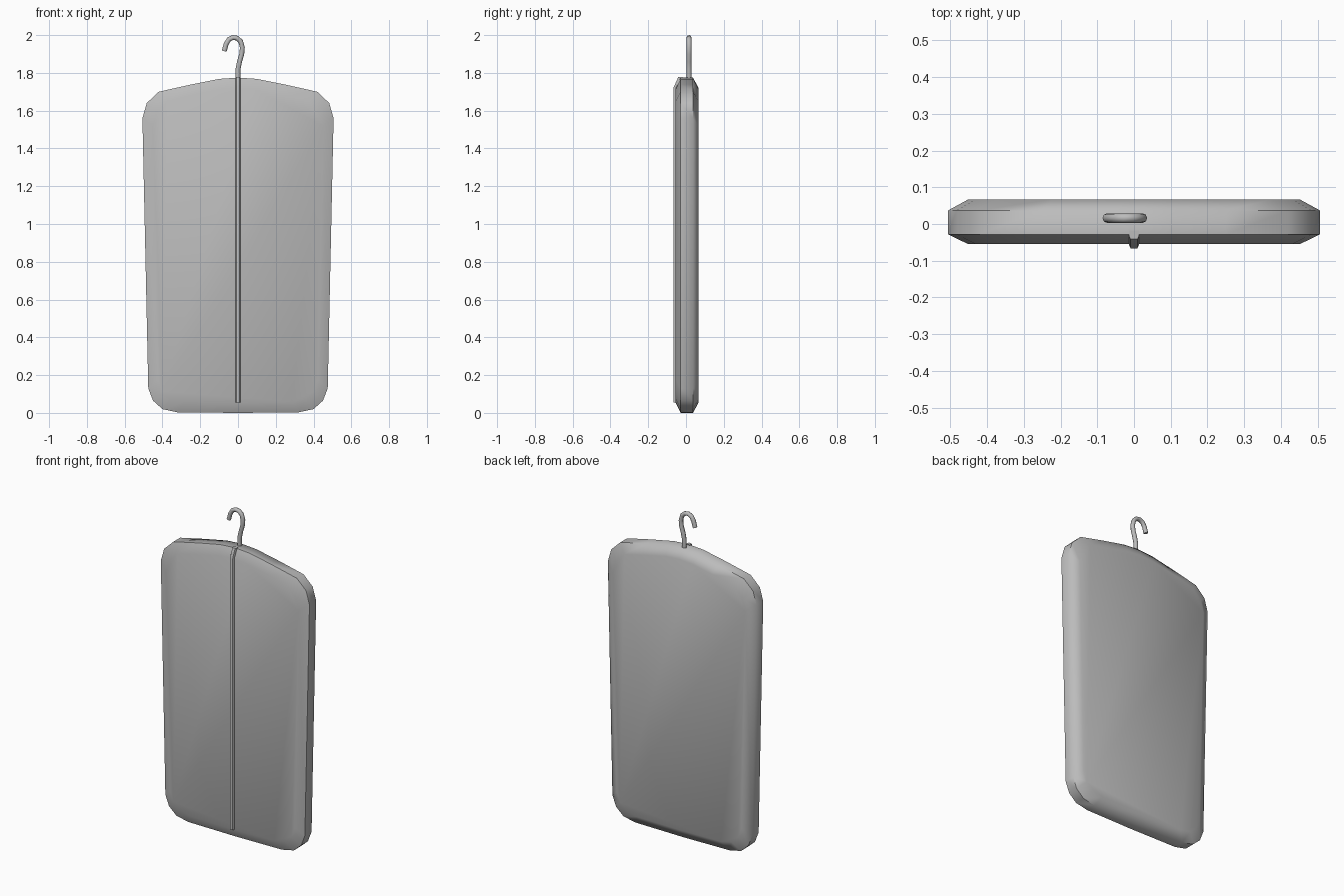
import bpy
import bmesh
import math

cube = bpy.data.objects.get("Cube")
if cube:
    bpy.data.objects.remove(cube, do_unlink=True)

grey = bpy.data.materials.new("fabric grey")
grey.use_nodes = True
color = (0.5, 0.5, 0.5, 1)
grey.diffuse_color = color
grey.node_tree.nodes["Principled BSDF"].inputs["Base Color"].default_value = color


def finish(obj, angle):
    obj.data.materials.append(grey)
    bpy.ops.object.select_all(action="DESELECT")
    obj.select_set(True)
    bpy.context.view_layer.objects.active = obj
    bpy.ops.object.shade_smooth_by_angle(angle=math.radians(angle))


def loft(name, rings, angle):
    """Skin equal-length closed rings and cap both ends."""
    bm = bmesh.new()
    loops = [[bm.verts.new(p) for p in ring] for ring in rings]
    n = len(loops[0])
    for a, b in zip(loops, loops[1:]):
        for i in range(n):
            j = (i + 1) % n
            bm.faces.new((a[i], a[j], b[j], b[i]))
    bm.faces.new(loops[0])
    bm.faces.new(loops[-1])
    bmesh.ops.recalc_face_normals(bm, faces=bm.faces)
    mesh = bpy.data.meshes.new(name)
    bm.to_mesh(mesh)
    bm.free()
    obj = bpy.data.objects.new(name, mesh)
    bpy.context.collection.objects.link(obj)
    finish(obj, angle)


# Garment bag: half outline mirrored, with chamfered front and back rims
half = [(0.1, 1.768), (0.25, 1.738), (0.42, 1.70), (0.483, 1.64), (0.506, 1.56),
        (0.475, 0.13), (0.45, 0.065), (0.4, 0.02), (0.32, 0.003)]
outline = [(0, 1.775)] + half + [(0, 0)] + [(-x, z) for x, z in reversed(half)]


def bag_ring(y, inset):
    sx = 1 - inset / 0.506
    sz = 1 - inset / 0.8875
    return [(x * sx, y, 0.8875 + (z - 0.8875) * sz) for x, z in outline]


loft("garment_bag", [bag_ring(-0.055, 0.055), bag_ring(-0.028, 0),
                     bag_ring(0.037, 0), bag_ring(0.067, 0.055)], 62)

# Zipper strip running up the front and over the top rim
section = [(-0.013, 0.012), (-0.013, -0.004), (-0.009, -0.011),
           (0.009, -0.011), (0.013, -0.004), (0.013, 0.012)]
path = [(-0.055, 0.055), (-0.055, 1.722), (-0.03, 1.778)]
loft("zipper_strip", [[(x, y + d, z) for x, d in section] for y, z in path], 40)

# Hanger hook as a bevelled curve
points = [(0, 1.72), (0, 1.82), (0.008, 1.86), (0.02, 1.9), (0.023, 1.935),
          (0.014, 1.967), (-0.005, 1.984), (-0.027, 1.987), (-0.048, 1.977),
          (-0.063, 1.952), (-0.073, 1.915)]
curve = bpy.data.curves.new("hanger_hook", "CURVE")
curve.dimensions = "3D"
curve.bevel_depth = 0.013
curve.bevel_resolution = 2
curve.use_fill_caps = True
spline = curve.splines.new("POLY")
spline.points.add(len(points) - 1)
for p, (x, z) in zip(spline.points, points):
    p.co = (x, 0.016, z, 1)
hook = bpy.data.objects.new("hanger_hook", curve)
bpy.context.collection.objects.link(hook)
bpy.ops.object.select_all(action="DESELECT")
hook.select_set(True)
bpy.context.view_layer.objects.active = hook
bpy.ops.object.convert(target="MESH")
finish(bpy.context.object, 50)
